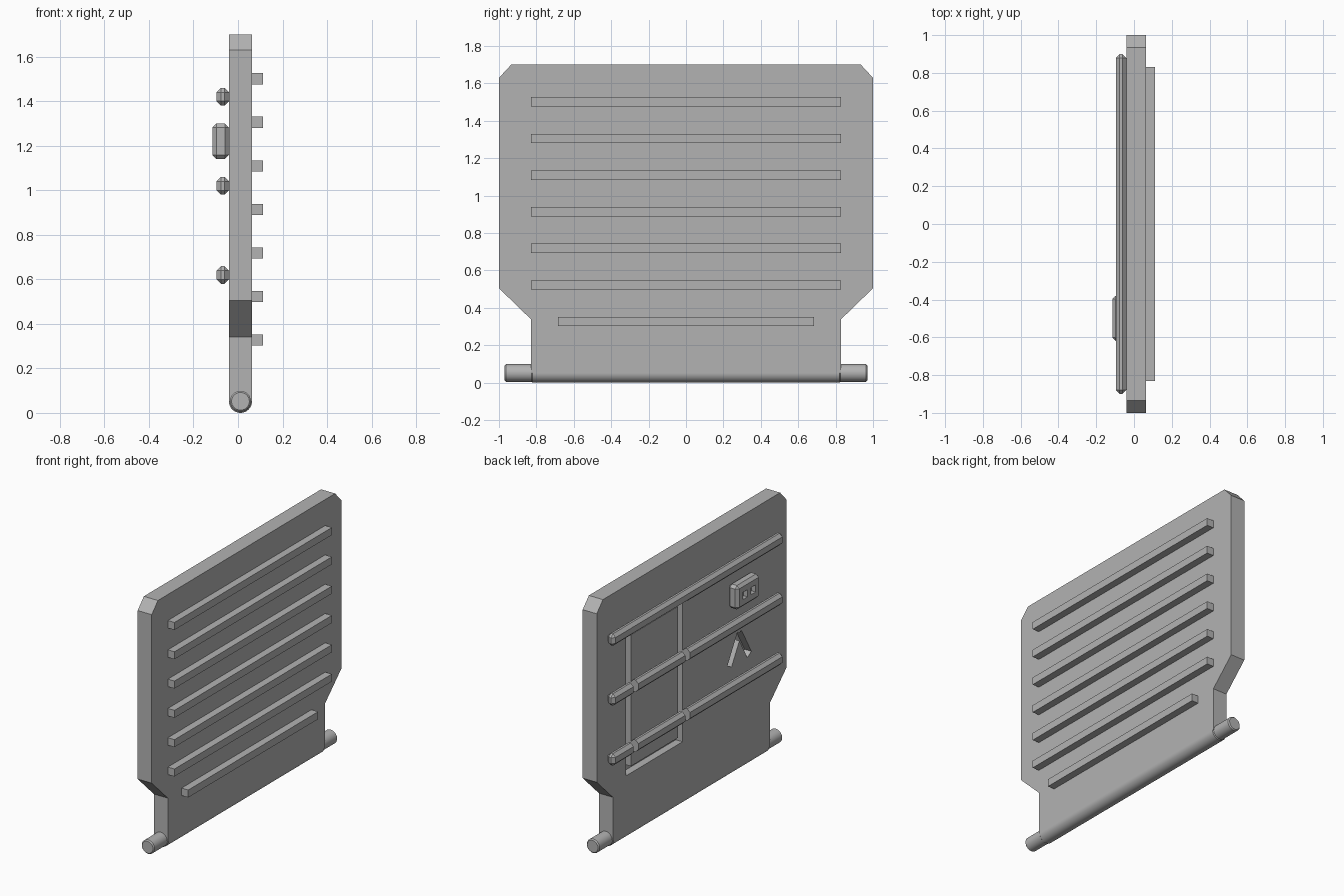
import bpy
import bmesh
from math import radians, pi
from mathutils import Matrix, Vector

if "Cube" in bpy.data.objects:
    bpy.data.objects.remove(bpy.data.objects["Cube"])

GREY = (0.45, 0.45, 0.45, 1)
grey = bpy.data.materials.new("plain_grey")
grey.use_nodes = True
grey.diffuse_color = GREY
grey.node_tree.nodes["Principled BSDF"].inputs["Base Color"].default_value = GREY

BACK, FRONT = -0.041, 0.063      # panel faces along x
MID = (BACK + FRONT) / 2
RADIUS = (FRONT - BACK) / 2


def add(name, bm):
    bmesh.ops.recalc_face_normals(bm, faces=bm.faces)
    mesh = bpy.data.meshes.new(name)
    bm.to_mesh(mesh)
    bm.free()
    mesh.materials.append(grey)
    obj = bpy.data.objects.new(name, mesh)
    bpy.context.collection.objects.link(obj)
    return obj


def box(name, x, y, z, bevel=0, tilt=0):
    """Box spanning three ranges, optionally chamfered and tilted about x."""
    size = Vector((x[1] - x[0], y[1] - y[0], z[1] - z[0]))
    centre = Vector((sum(x), sum(y), sum(z))) / 2
    bm = bmesh.new()
    bmesh.ops.create_cube(bm, size=1, matrix=Matrix.Translation(centre)
                          @ Matrix.Rotation(tilt, 4, "X") @ Matrix.Diagonal(size.to_4d()))
    if bevel:
        bmesh.ops.bevel(bm, geom=bm.edges[:], offset=bevel, segments=1, affect="EDGES")
    return add(name, bm)


def cylinder(name, radius, half_length, bevel):
    bm = bmesh.new()
    bmesh.ops.create_cone(bm, cap_ends=True, segments=32, radius1=radius, radius2=radius,
                          depth=2 * half_length,
                          matrix=Matrix.Translation((MID, 0, RADIUS))
                          @ Matrix.Rotation(pi / 2, 4, "X"))
    rims = [e for e in bm.edges if abs(e.verts[0].co.y - e.verts[1].co.y) < 0.001]
    bmesh.ops.bevel(bm, geom=rims, offset=bevel, segments=1, affect="EDGES")
    obj = add(name, bm)
    bpy.context.view_layer.objects.active = obj
    bpy.ops.object.select_all(action="DESELECT")
    obj.select_set(True)
    bpy.ops.object.shade_smooth_by_angle(angle=radians(30))


def carve(target, cutters):
    for cutter in cutters:
        cutter.hide_render = True
        mod = target.modifiers.new("carve", "BOOLEAN")
        mod.operation, mod.solver, mod.object = "DIFFERENCE", "EXACT", cutter
        bpy.context.view_layer.objects.active = target
        bpy.ops.object.modifier_apply(modifier=mod.name)


# Main panel: half outline mirrored across y, extruded in x
half = [(0.83, RADIUS), (0.83, 0.34), (1, 0.505), (1, 1.63), (0.935, 1.7)]
outline = half + [(-y, z) for y, z in reversed(half)]
bm = bmesh.new()
face = bm.faces.new([bm.verts.new((BACK, y, z)) for y, z in outline])
ext = bmesh.ops.extrude_face_region(bm, geom=[face])
bmesh.ops.translate(bm, vec=(FRONT - BACK, 0, 0),
                    verts=[g for g in ext["geom"] if isinstance(g, bmesh.types.BMVert)])
panel = add("panel", bm)

# Hinge barrel and pin along the lower edge
cylinder("hinge_barrel", RADIUS, 0.83, 0.008)
cylinder("hinge_pin", 0.047, 0.97, 0.007)

# Grip slats on the +x face
for i in range(7):
    z = 0.327 + i * 0.1957
    w = 0.83 if i else 0.685
    box(f"slat_{i + 1}", (FRONT - 0.005, 0.112), (-w, w), (z - 0.025, z + 0.025))

# Chamfered rails on the -x face
rails = [box(f"rail_{i + 1}", (-0.096, BACK), (-0.9, 0.9), (z - 0.04, z + 0.04), 0.02)
         for i, z in enumerate((0.62, 1.02, 1.42))]

# Door gap running through panel and rails
depth = (-0.13, BACK + 0.05)
gap = [box("door_gap_cutter", depth, y, z) for y, z in (
    ((0.64, 0.69), (0.43, 1.398)), ((0.095, 0.145), (0.43, 1.398)),
    ((0.095, 0.69), (0.43, 0.475)), ((0.095, 0.69), (1.352, 1.398)))]
for part in [panel] + rails:
    carve(part, gap)

# Engraved arrow beside the door
arrow = [box("arrow_cutter", depth, (-0.505 + s * 0.052 - 0.025, -0.505 + s * 0.052 + 0.025),
             (0.73, 0.94), tilt=s * radians(30)) for s in (-1, 1)]
carve(panel, arrow)

# Control box with two square button recesses
control = box("control_box", (-0.115, BACK), (-0.62, -0.38), (1.14, 1.30), 0.018)
buttons = [box("button_cutter", (-0.14, -0.085), (y - 0.024, y + 0.024), (1.196, 1.244))
           for y in (-0.46, -0.545)]
carve(control, buttons)

for cutter in gap + arrow + buttons:
    bpy.data.objects.remove(cutter)
